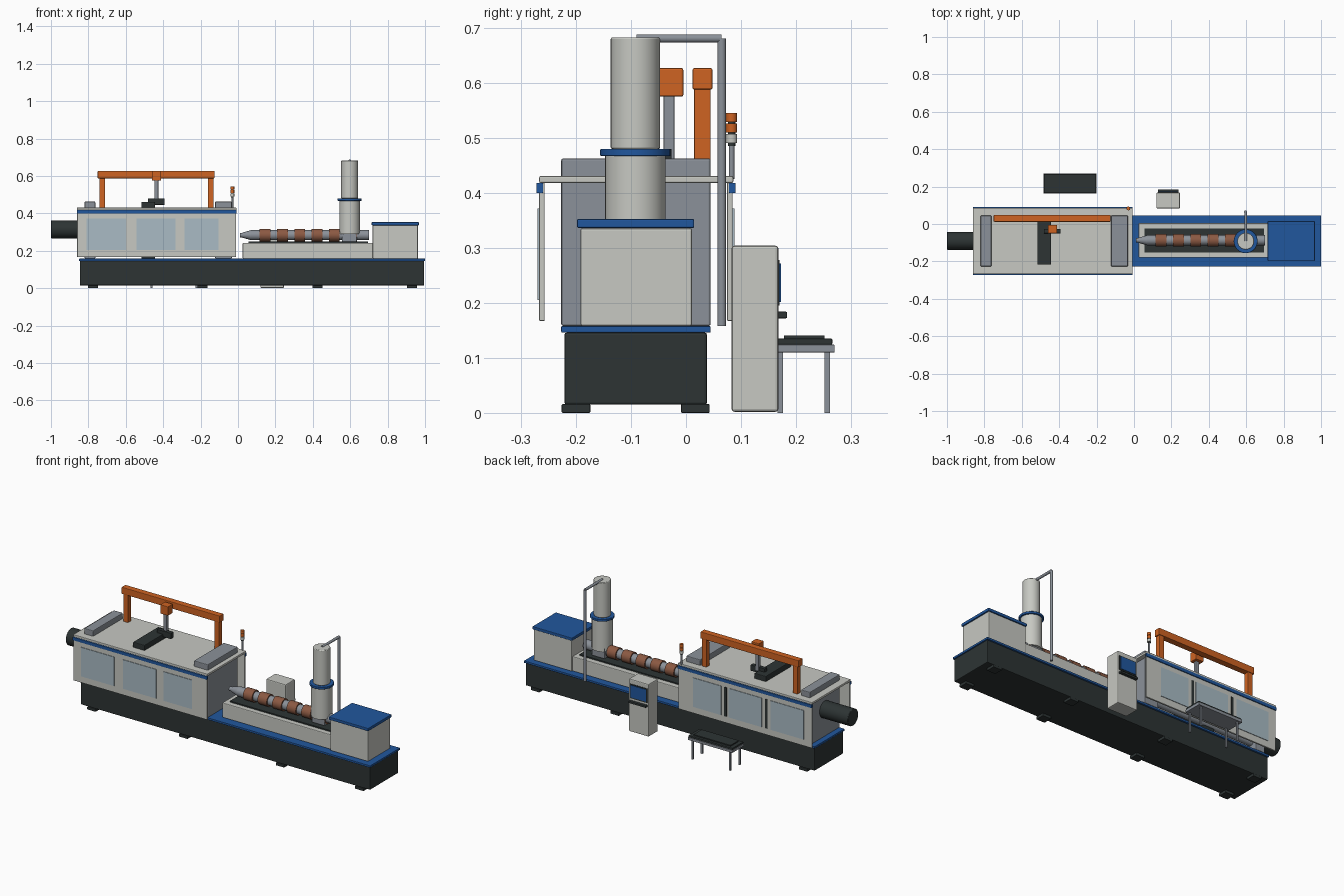
import bpy, math
from mathutils import Vector


def mat(name, r, g, b):
    m = bpy.data.materials.new(name)
    m.diffuse_color = (r, g, b, 1)
    return m


WHITE = mat("warm_white", 0.57, 0.58, 0.54)
BLUE = mat("blue", 0.015, 0.095, 0.34)
DARK = mat("charcoal", 0.026, 0.034, 0.034)
GREY = mat("steel_grey", 0.26, 0.285, 0.32)
ORANGE = mat("orange", 0.62, 0.125, 0.016)
BROWN = mat("copper_brown", 0.26, 0.10, 0.055)
GLASS = mat("pale_glass", 0.40, 0.50, 0.56)


def box(name, x, y, z, m, bevel=0.0):
    """Box from (min, max) pairs, with optional rounded edges."""
    bpy.ops.mesh.primitive_cube_add(size=1, location=[sum(p) / 2 for p in (x, y, z)])
    o = bpy.context.object
    o.name = name
    o.scale = [p[1] - p[0] for p in (x, y, z)]
    bpy.ops.object.transform_apply(location=False, rotation=False, scale=True)
    o.data.materials.append(m)
    if bevel:
        b = o.modifiers.new("bevel", "BEVEL")
        b.width, b.segments = bevel, 2
    return o


def rod(name, a, b, r, m, r2=None, bevel=0.0):
    """Cylinder or cone from point a to point b."""
    a, b = Vector(a), Vector(b)
    d = b - a
    bpy.ops.mesh.primitive_cone_add(vertices=32, radius1=r, radius2=r if r2 is None else r2,
                                    depth=d.length, location=(a + b) / 2,
                                    rotation=d.to_track_quat('Z', 'Y').to_euler())
    o = bpy.context.object
    o.name = name
    o.data.materials.append(m)
    bpy.ops.object.shade_smooth_by_angle(angle=math.radians(40))
    if bevel:
        v = o.modifiers.new("bevel", "BEVEL")
        v.width, v.segments = bevel, 2
    return o


# Machine base, blue ledge and feet
box("base", (-0.845, 0.995), (-0.221, 0.038), (0.015, 0.146), DARK, 0.004)
box("base_ledge", (-0.85, 1.0), (-0.227, 0.045), (0.146, 0.158), BLUE, 0.002)
for x in (-0.775, -0.19, 0.425, 0.93):
    for y in (-0.2, 0.017):
        box("foot", (x - 0.027, x + 0.027), (y - 0.026, y + 0.026), (0, 0.016), DARK, 0.002)

# Clamp unit: platens, tie bars and rear cylinder
box("rear_platen", (-0.82, -0.763), (-0.227, 0.045), (0.158, 0.463), GREY, 0.004)
box("fixed_platen", (-0.122, -0.033), (-0.227, 0.045), (0.158, 0.463), GREY, 0.004)
box("moving_platen", (-0.517, -0.443), (-0.217, 0.013), (0.158, 0.461), DARK, 0.004)
for y in (-0.185, 0.005):
    for z in (0.215, 0.408):
        rod("tie_bar", (-0.8, y, z), (-0.05, y, z), 0.02, GREY)
rod("clamp_cylinder", (-1.0, -0.09, 0.315), (-0.8, -0.09, 0.315), 0.048, DARK, bevel=0.003)

# Guard roof, doors, stripes and windows on both sides
box("guard_roof", (-0.862, -0.008), (-0.267, 0.086), (0.418, 0.431), WHITE, 0.003)
for side, y in ((-1, -0.262), (1, 0.08)):
    def out(a, b):
        return tuple(sorted((y + side * a, y + side * b)))
    box("guard_door", (-0.86, -0.01), out(-0.005, 0.005), (0.167, 0.42), WHITE, 0.002)
    box("guard_stripe", (-0.862, -0.008), out(-0.002, 0.01), (0.4, 0.418), BLUE, 0.001)
    for x in (-0.705, -0.438, -0.195):
        w = 0.105 if x < -0.3 else 0.09
        box("window", (x - w, x + w), out(0.003, 0.008), (0.205, 0.372), GLASS)
for x in (-0.572, -0.312):
    box("door_handle", (x - 0.007, x + 0.007), (0.083, 0.088), (0.205, 0.372), DARK)

# Pick-and-place gantry
box("gantry_beam", (-0.75, -0.125), (0.012, 0.048), (0.588, 0.627), ORANGE, 0.003)
for x in (-0.726, -0.146):
    box("gantry_post", (x - 0.015, x + 0.015), (0.015, 0.045), (0.43, 0.59), ORANGE, 0.002)
box("gantry_carriage", (-0.461, -0.411), (-0.05, -0.005), (0.575, 0.627), ORANGE, 0.003)
box("gantry_arm", (-0.446, -0.426), (-0.041, -0.021), (0.46, 0.58), GREY, 0.002)
box("gripper", (-0.482, -0.392), (-0.05, -0.026), (0.446, 0.48), DARK, 0.002)

# Signal beacon
bx, by = -0.03, 0.083
rod("beacon_pole", (bx, by, 0.425), (bx, by, 0.487), 0.005, GREY)
rod("beacon_core", (bx, by, 0.485), (bx, by, 0.54), 0.007, DARK)
for z, m in ((0.491, WHITE), (0.510, ORANGE), (0.529, ORANGE)):
    rod("beacon_lamp", (bx, by, z), (bx, by, z + 0.016), 0.01, m)

# Injection bed and drive housing
box("injection_bed", (0.025, 0.72), (-0.18, 0.005), (0.158, 0.243), WHITE, 0.004)
box("bed_tray", (0.055, 0.695), (-0.152, -0.025), (0.24, 0.25), DARK)
box("drive_housing", (0.72, 0.962), (-0.192, 0.011), (0.158, 0.336), WHITE, 0.004)
box("drive_lid", (0.715, 0.967), (-0.198, 0.015), (0.336, 0.353), BLUE, 0.003)

# Barrel with nozzle and heater bands
ay, az = -0.087, 0.284
rod("nozzle_tip", (0.01, ay, az), (0.04, ay, az), 0.012, GREY)
rod("nozzle_cone", (0.025, ay, az), (0.07, ay, az), 0.014, GREY, 0.027)
rod("barrel", (0.07, ay, az), (0.7, ay, az), 0.027, GREY)
for i in range(6):
    x = 0.145 + i * 0.0925
    rod("heater_band", (x - 0.029, ay, az), (x + 0.029, ay, az), 0.034, BROWN)
box("feed_throat", (0.555, 0.635), (ay - 0.035, ay + 0.035), (0.25, 0.31), GREY, 0.003)

# Hopper, dryer and feed pipe
hx, hy = 0.597, -0.092
rod("hopper", (hx, hy, 0.29), (hx, hy, 0.468), 0.055, WHITE)
rod("hopper_collar", (hx, hy, 0.467), (hx, hy, 0.48), 0.064, BLUE, bevel=0.002)
rod("hopper_dryer", (hx, hy, 0.48), (hx, hy, 0.683), 0.045, WHITE, bevel=0.003)
rod("pipe_riser", (hx, 0.065, 0.158), (hx, 0.065, 0.681), 0.008, GREY)
rod("pipe_top", (hx, -0.09, 0.681), (hx, 0.065, 0.681), 0.0075, GREY)

# Control cabinet
box("control_cabinet", (0.12, 0.246), (0.083, 0.168), (0.002, 0.304), WHITE, 0.005)
box("screen_frame", (0.128, 0.238), (0.166, 0.17), (0.195, 0.278), DARK)
box("screen", (0.134, 0.232), (0.168, 0.173), (0.202, 0.272), BLUE)
box("keyboard", (0.128, 0.238), (0.166, 0.184), (0.172, 0.184), DARK, 0.002)

# Take-off table
box("table_top", (-0.484, -0.2), (0.163, 0.27), (0.11, 0.124), GREY, 0.001)
box("table_belt", (-0.482, -0.202), (0.166, 0.266), (0.124, 0.135), DARK, 0.002)
box("table_mat", (-0.46, -0.225), (0.178, 0.252), (0.135, 0.141), DARK)
for x in (-0.462, -0.222):
    for y in (0.171, 0.257):
        box("table_leg", (x - 0.005, x + 0.005), (y - 0.005, y + 0.005), (0, 0.112), GREY)
